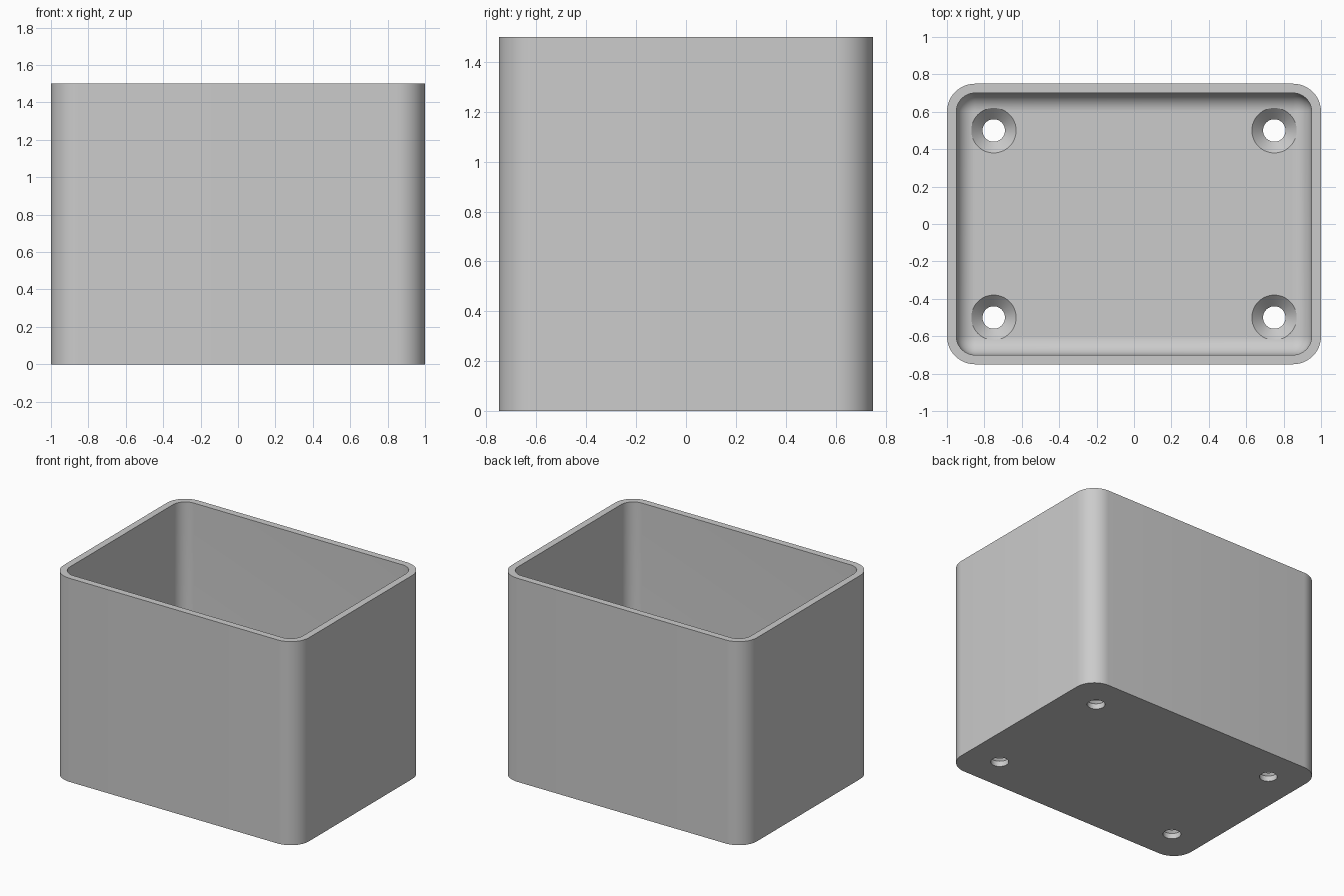
import bpy, bmesh
from math import sin, cos, pi, radians

cube = bpy.data.objects.get("Cube")
if cube:
    bpy.data.objects.remove(cube)

HALF_X, HALF_Y, HEIGHT = 1.0, 0.75, 1.5
WALL, FLOOR = 0.05, 0.1
CORNER, FILLET = 0.15, 0.1
STEPS = 12

grey = bpy.data.materials.new("light grey")
grey.use_nodes = True
colour = (0.6, 0.6, 0.6, 1)
grey.diffuse_color = colour
grey.node_tree.nodes["Principled BSDF"].inputs["Base Color"].default_value = colour


def rounded_ring(bm, inset, z):
    """Rounded rectangle of vertices, shrunk inwards by inset."""
    r = max(CORNER - inset, 0)
    verts = []
    for q, (sx, sy) in enumerate([(1, 1), (-1, 1), (-1, -1), (1, -1)]):
        for i in range(STEPS + 1):
            a = (q + i / STEPS) * pi / 2
            verts.append(bm.verts.new((sx * (HALF_X - CORNER) + r * cos(a),
                                       sy * (HALF_Y - CORNER) + r * sin(a), z)))
    return verts


def bridge(bm, rings):
    for low, high in zip(rings, rings[1:]):
        n = len(low)
        for i in range(n):
            j = (i + 1) % n
            bm.faces.new((low[i], low[j], high[j], high[i]))


def finish(bm, name):
    bmesh.ops.remove_doubles(bm, verts=bm.verts, dist=1e-5)
    bmesh.ops.recalc_face_normals(bm, faces=bm.faces)
    mesh = bpy.data.meshes.new(name)
    bm.to_mesh(mesh)
    bm.free()
    mesh.materials.append(grey)
    obj = bpy.data.objects.new(name, mesh)
    bpy.context.collection.objects.link(obj)
    return obj


# Open box: outer wall, rim, inner wall, then a rounded fillet into the floor
bm = bmesh.new()
profile = [(0, 0), (0, HEIGHT), (WALL, HEIGHT)]
for i in range(STEPS + 1):
    a = i / STEPS * pi / 2
    profile.append((WALL + FILLET * (1 - cos(a)), FLOOR + FILLET * (1 - sin(a))))
rings = [rounded_ring(bm, inset, z) for inset, z in profile]
bridge(bm, rings)
bm.faces.new(rings[0])
bm.faces.new(rings[-1])
box = finish(bm, "open_box")

# Countersunk screw holes through the floor
bm = bmesh.new()
for sx in (-1, 1):
    for sy in (-1, 1):
        rings = []
        for r, z in [(0.06, -0.1), (0.06, 0.04), (0.12, FLOOR), (0.12, 0.2)]:
            rings.append([bm.verts.new((sx * 0.75 + r * cos(k * pi / 24),
                                        sy * 0.5 + r * sin(k * pi / 24), z))
                          for k in range(48)])
        bridge(bm, rings)
        bm.faces.new(rings[0])
        bm.faces.new(rings[-1])
cutter = finish(bm, "screw_hole_cutter")
cutter.hide_render = True

cut = box.modifiers.new("screw holes", "BOOLEAN")
cut.operation = "DIFFERENCE"
cut.solver = "EXACT"
cut.object = cutter

bpy.ops.object.select_all(action="DESELECT")
box.select_set(True)
bpy.context.view_layer.objects.active = box
bpy.ops.object.modifier_apply(modifier=cut.name)
bpy.data.objects.remove(cutter)
bpy.ops.object.shade_smooth_by_angle(angle=radians(30))
